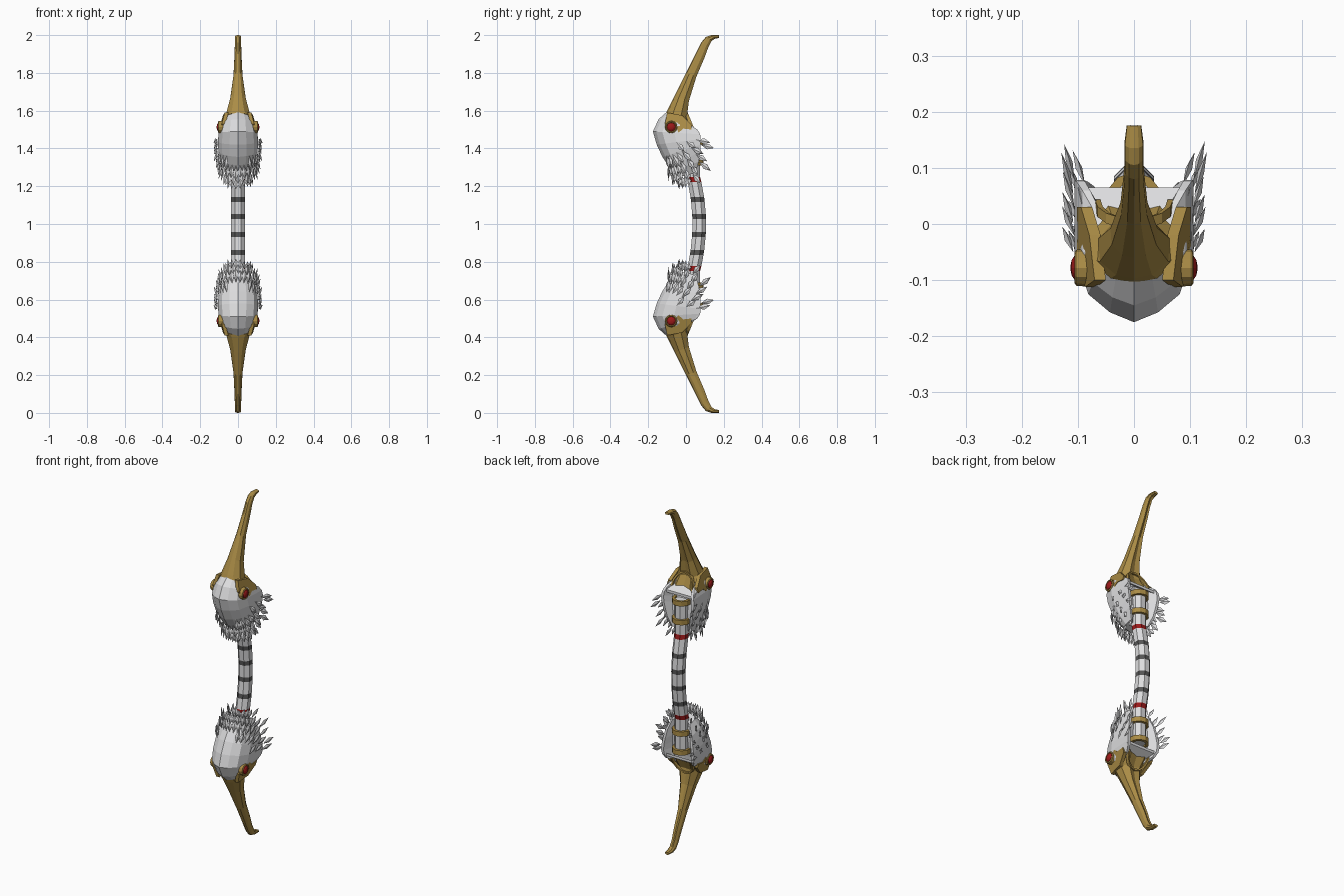
import bpy, bmesh, math, random
from mathutils import Vector

random.seed(4)
if "Cube" in bpy.data.objects:
    bpy.data.objects.remove(bpy.data.objects["Cube"], do_unlink=True)


def material(name, rgb):
    m = bpy.data.materials.new(name)
    m.use_nodes = True
    m.diffuse_color = (*rgb, 1)
    m.node_tree.nodes["Principled BSDF"].inputs["Base Color"].default_value = (*rgb, 1)
    return m


WHITE = material("bone white", (0.72, 0.72, 0.73))
GOLD = material("old gold", (0.40, 0.26, 0.06))
RED = material("deep red", (0.33, 0.01, 0.01))
DARK = material("dark band", (0.09, 0.09, 0.09))


def make(name, bm, mats, rule=None):
    bmesh.ops.recalc_face_normals(bm, faces=bm.faces)
    me = bpy.data.meshes.new(name)
    for m in mats:
        me.materials.append(m)
    if rule:
        for f in bm.faces:
            f.material_index = rule(f.calc_center_median())
    bm.to_mesh(me)
    ob = bpy.data.objects.new(name, me)
    bpy.context.collection.objects.link(ob)
    return ob


def make_pair(name, bm, mat):
    """Upper part plus its copy reflected across the middle of the grip."""
    make("upper_" + name, bm, [mat])
    for v in bm.verts:
        v.co.z = 2 - v.co.z
    make("lower_" + name, bm, [mat])
    bm.free()


def add_loft(bm, rings, closed=True):
    rows = [[bm.verts.new(p) for p in r] for r in rings]
    n = len(rows[0])
    for a, b in zip(rows, rows[1:]):
        for i in range(n):
            j = (i + 1) % n
            bm.faces.new((a[i], a[j], b[j], b[i]))
    if closed:
        bm.faces.new(rows[0])
        bm.faces.new(rows[-1])


def section(ring, u, t):
    """Point on a tilted section: u across the width, t from front to back."""
    yf, zf, yb, zb, hw = ring
    return Vector((u * hw, yf + (yb - yf) * t, zf + (zb - zf) * t))


def full(half):
    return half + [(-u, t) for u, t in reversed(half) if u > 0]


# Skull: tilted sections (front y, front z, back y, back z, half width)
SKULL = [(-.10, 1.595, .03, 1.52, .075), (-.145, 1.555, .06, 1.50, .092),
         (-.175, 1.49, .075, 1.475, .102), (-.155, 1.42, .078, 1.45, .106),
         (-.125, 1.355, .078, 1.42, .104), (-.095, 1.31, .075, 1.38, .096),
         (-.07, 1.28, .068, 1.33, .085), (-.03, 1.25, .05, 1.27, .06)]
SIDE = [(0, 0), (.42, .07), (.8, .2), (1, .45), (1, 1)]
bm = bmesh.new()
skull_shape = full(SIDE + [(.85, 1), (.6, .8), (0, .75)])
add_loft(bm, [[section(r, u, t) for u, t in skull_shape] for r in SKULL])
make_pair("skull", bm, WHITE)

# Flat rear ledge of the skull
bm = bmesh.new()
add_loft(bm, [[section((-.02, 1.535 - d, .065, 1.485 - d, .1), u, t)
               for u, t in ((-.8, 0), (.8, 0), (1, 1), (-1, 1))] for d in (0, .015)])
make_pair("rear_ledge", bm, WHITE)

# Beak: ridged horn sweeping up and hooking back at the tip
BEAK = [(-.105, 1.588, .032, 1.505, .083), (-.097, 1.605, .004, 1.56, .064),
        (-.06, 1.68, .015, 1.65, .042), (0, 1.8, .055, 1.78, .024),
        (.05, 1.9, .098, 1.88, .019), (.08, 1.96, .118, 1.935, .017),
        (.105, 1.99, .135, 1.968, .017), (.135, 2.0, .15, 1.98, .017),
        (.175, 2.0, .176, 1.985, .013)]
bm = bmesh.new()
beak_shape = full([(0, 0), (.5, .06), (.95, .3), (1, .7), (.55, 1), (0, .92)])
add_loft(bm, [[section(r, u, t) for u, t in beak_shape] for r in BEAK])
make_pair("beak", bm, GOLD)

# Gold arch on the back of the beak base
bm = bmesh.new()
arch = []
for k in range(9):
    a = math.pi * k / 8
    c, s = math.cos(a), math.sin(a)
    y, z = .038 - .035 * s, 1.505 + .085 * s
    arch.append([(c * .07, y + .006, z), (c * .07, y - .012, z),
                 (c * .06, y - .012, z - .01 * s), (c * .06, y + .006, z - .01 * s)])
add_loft(bm, arch)
make_pair("beak_arch", bm, GOLD)

# Cheek plates that carry the eyes
bm = bmesh.new()
outline = [(-.10, 1.59), (-.112, 1.53), (-.085, 1.482), (-.045, 1.478),
           (-.015, 1.505), (.03, 1.50), (.03, 1.525), (-.02, 1.575)]
for s in (1, -1):
    add_loft(bm, [[(s * (.102 - .3 * max(0, z - 1.5) - .12 * max(0, -.06 - y) - d), y, z)
                   for y, z in outline] for d in (0, .02)])
make_pair("cheek_plates", bm, GOLD)


# Eyes: domed disc with a raised ring
def eye_dome(name, profile, mat):
    bm = bmesh.new()
    for s in (1, -1):
        add_loft(bm, [[(s * x, -.078 + r * math.cos(a), 1.513 + r * math.sin(a))
                       for a in (math.tau * k / 12 for k in range(12))] for x, r in profile])
    make_pair(name, bm, mat)


eye_dome("eye_rings", [(.08, .034), (.103, .032), (.106, .027), (.098, .02)], GOLD)
eye_dome("eyes", [(.085, .025), (.105, .023), (.111, .014), (.113, .004)], RED)


# Feathers: ridged blades in overlapping rows round the lower skull
def add_feather(bm, base, direction, normal, length, width):
    d = direction.normalized()
    side = d.cross(normal).normalized() * width / 2
    up = side.cross(d).normalized() * .006
    root = bm.verts.new(base)
    left, right = (bm.verts.new(base + d * length * .55 + e) for e in (side, -side))
    rib = bm.verts.new(base + d * length * .5 + up)
    under = bm.verts.new(base + d * length * .5 - up)
    tip = bm.verts.new(base + d * length)
    for m in (rib, under):
        for a, b in ((root, left), (left, tip), (tip, right), (right, root)):
            bm.faces.new((a, b, m))


def along_side(f):
    """Point on the front-to-back half outline, f from 0 to 1."""
    k = min(int(f * 4), 3)
    w = f * 4 - k
    (u0, t0), (u1, t1) = SIDE[k], SIDE[k + 1]
    return u0 + (u1 - u0) * w, t0 + (t1 - t0) * w


bm = bmesh.new()
for row in range(3, 8):
    count = 10 - (row - 3)
    for k in range(count + 1):
        f = (k + .5 * (row % 2)) / count
        if f > 1 or (row == 3 and f < .75) or (row == 4 and f < .3):
            continue
        u, t = along_side(f)
        swing = math.radians(15 + 65 * t - 7 * (row - 3)) + random.uniform(-.12, .12)
        for s in (1, -1):
            if s < 0 and u < .01:
                continue
            base = section(SKULL[row], s * u, t)
            out = Vector((s * u, -(1 - t) * (1 - .6 * u), 0)).normalized()
            d = Vector((s * .28 * u, math.sin(swing), -math.cos(swing)))
            add_feather(bm, base + out * .002, d, out,
                        random.uniform(.065, .085) * (.8 if row > 6 else 1), .03)
make_pair("feathers", bm, WHITE)


# Grip: eight-sided bowed shaft with dark and red bands
def grip_y(z):
    return .07 - .5 * (z - 1) ** 2 if abs(z - 1) < .25 else .039


BANDS = [.85, .945, 1.04, 1.13]
TIES = [.765, 1.235]
levels = [.56, .7, 1.3, 1.44] + [b + e for b in BANDS + TIES for e in (-.013, .013)]
bm = bmesh.new()
add_loft(bm, [[(.039 * math.cos(a), grip_y(z) + .039 * math.sin(a), z)
               for a in (math.tau * (k + .5) / 8 for k in range(8))] for z in sorted(levels)])


def band_rule(c):
    if any(abs(c.z - b) < .012 for b in BANDS):
        return 1
    return 2 if any(abs(c.z - b) < .012 for b in TIES) else 0


make("grip", bm, [WHITE, DARK, RED], band_rule)

# Gold clamps holding the grip inside each skull
bm = bmesh.new()
for z in (1.325, 1.435):
    ring = []
    for k in range(7):
        a = math.radians(-10 + 200 * k / 6)
        c, s = math.cos(a), math.sin(a)
        ring.append([(r * c, .04 + r * s, z + h) for r, h in
                     ((.036, -.014), (.052, -.014), (.052, .014), (.036, .014))])
    add_loft(bm, ring)
make_pair("clamps", bm, GOLD)
